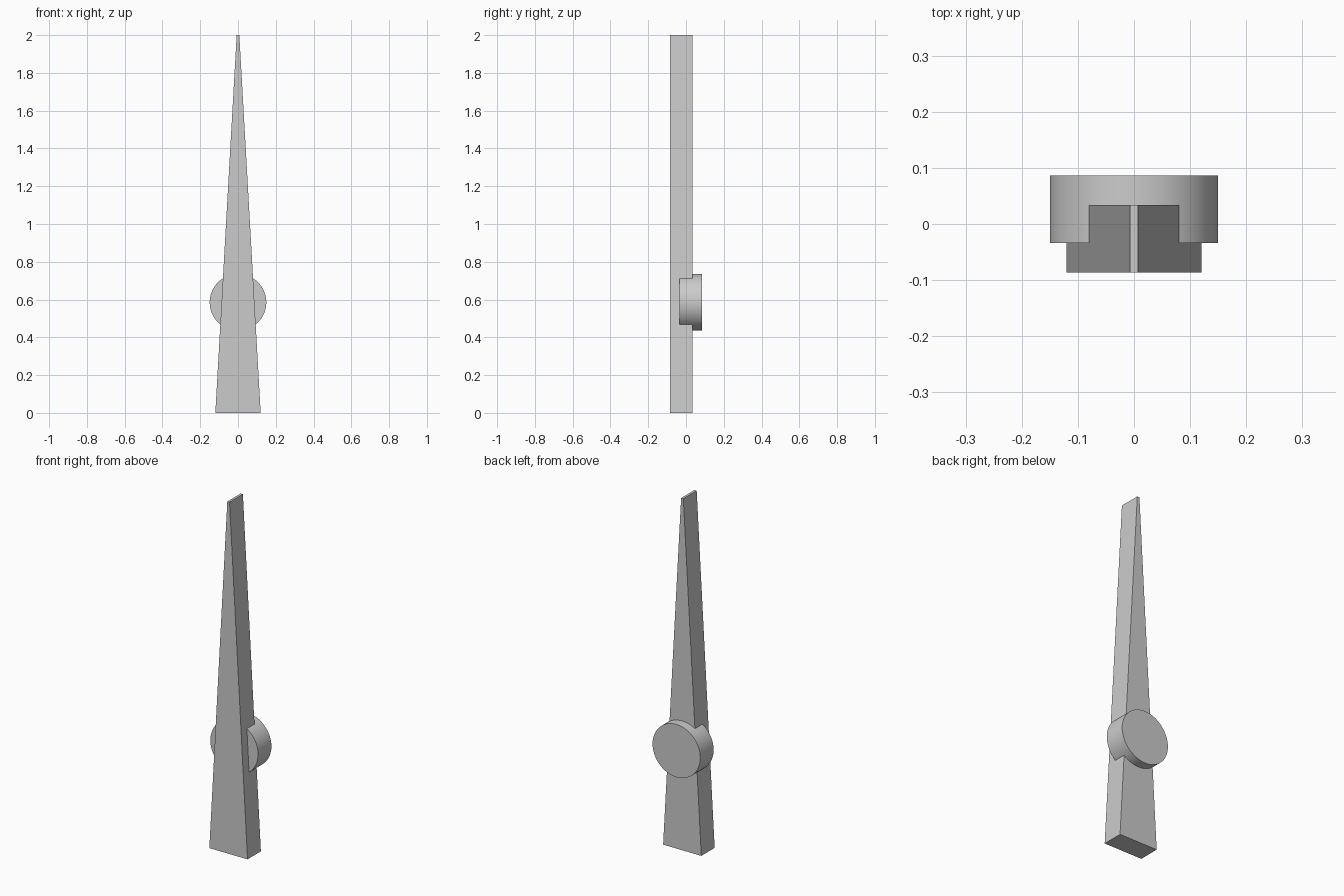
import bpy, bmesh, math
from mathutils import Matrix

if "Cube" in bpy.data.objects:
    bpy.data.objects.remove(bpy.data.objects["Cube"])


def extruded(name, outline, y0, y1):
    """Extrude an (x, z) outline from y0 to y1."""
    bm = bmesh.new()
    face = bm.faces.new([bm.verts.new((x, y0, z)) for x, z in outline])
    ext = bmesh.ops.extrude_face_region(bm, geom=[face])
    verts = [v for v in ext["geom"] if isinstance(v, bmesh.types.BMVert)]
    bmesh.ops.translate(bm, verts=verts, vec=(0, y1 - y0, 0))
    bmesh.ops.recalc_face_normals(bm, faces=bm.faces)
    mesh = bpy.data.meshes.new(name)
    bm.to_mesh(mesh)
    bm.free()
    obj = bpy.data.objects.new(name, mesh)
    bpy.context.collection.objects.link(obj)
    return obj


# Tapered hand with a narrow flat tip
extruded("tapered_hand",
         [(-0.12, 0), (0.12, 0), (0.007, 2), (-0.007, 2)], -0.086, 0.034)

# Round pivot hub set into the back of the hand
bpy.ops.mesh.primitive_cylinder_add(
    vertices=64, radius=0.15, depth=0.12,
    location=(0, 0.026, 0.585), rotation=(math.pi / 2, 0, 0))
hub = bpy.context.object
hub.name = "pivot_hub"
bpy.ops.object.shade_smooth_by_angle(angle=math.radians(30))
